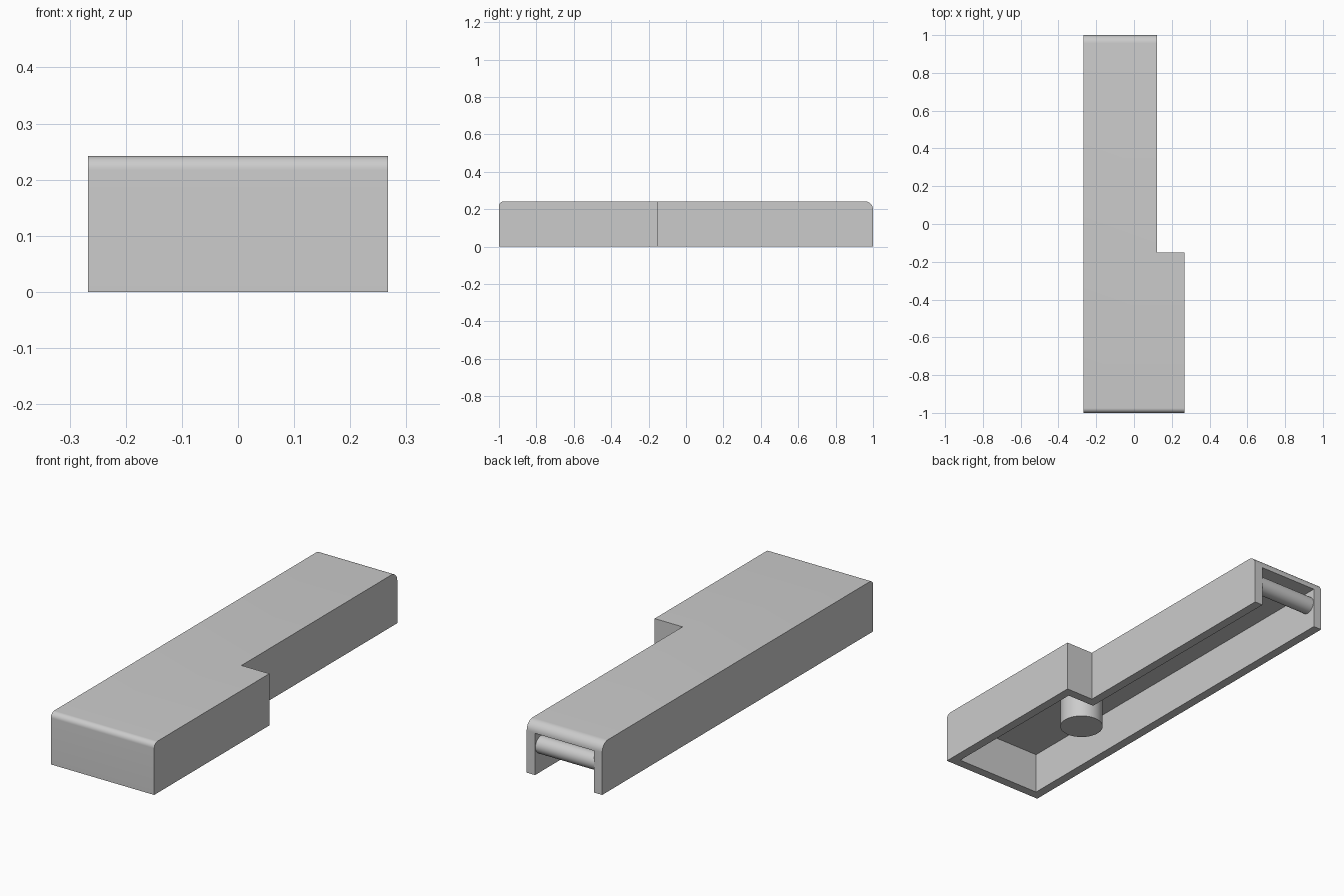
import bpy, bmesh, math
from mathutils import Matrix

if "Cube" in bpy.data.objects:
    bpy.data.objects.remove(bpy.data.objects["Cube"], do_unlink=True)

HEIGHT, WALL, ROOF = 0.242, 0.043, 0.195
LEFT, STEP_X, RIGHT, STEP_Y = -0.267, 0.123, 0.267, -0.15

grey = bpy.data.materials.new("light grey")
grey.use_nodes = True
grey.diffuse_color = (0.6, 0.6, 0.6, 1)
grey.node_tree.nodes["Principled BSDF"].inputs["Base Color"].default_value = (0.6, 0.6, 0.6, 1)


def finish(bm, name):
    """Turn a bmesh into a named, coloured object."""
    bmesh.ops.recalc_face_normals(bm, faces=bm.faces)
    mesh = bpy.data.meshes.new(name)
    bm.to_mesh(mesh)
    bm.free()
    mesh.materials.append(grey)
    obj = bpy.data.objects.new(name, mesh)
    bpy.context.collection.objects.link(obj)
    return obj


def stepped_block(inset, front, back, z0, z1):
    """Stepped plan extruded from z0 to z1, with its sides moved in."""
    l, s, r, y = LEFT + inset, STEP_X - inset, RIGHT - inset, STEP_Y - inset
    plan = [(l, front), (r, front), (r, y), (s, y), (s, back), (l, back)]
    bm = bmesh.new()
    base = bm.faces.new([bm.verts.new((px, py, z0)) for px, py in plan])
    top = bmesh.ops.extrude_face_region(bm, geom=[base])["geom"]
    bmesh.ops.translate(bm, vec=(0, 0, z1 - z0),
                        verts=[v for v in top if isinstance(v, bmesh.types.BMVert)])
    return bm


def smooth(obj):
    bpy.ops.object.select_all(action="DESELECT")
    obj.select_set(True)
    bpy.context.view_layer.objects.active = obj
    bpy.ops.object.shade_smooth_by_angle(angle=math.radians(30))


def cylinder(name, radius, length, matrix):
    bm = bmesh.new()
    bmesh.ops.create_cone(bm, cap_ends=True, segments=48, radius1=radius,
                          radius2=radius, depth=length, matrix=matrix)
    smooth(finish(bm, name))


# Outer body with rounded front and back top edges
bm = stepped_block(0, -1, 1, 0, HEIGHT)
for end, radius in ((-1, 0.025), (1, 0.043)):
    edges = [e for e in bm.edges
             if all(v.co.z > ROOF and abs(v.co.y - end) < 1e-4 for v in e.verts)]
    bmesh.ops.bevel(bm, geom=edges, offset=radius, offset_type="OFFSET",
                    segments=10, profile=0.5, affect="EDGES")
shell = finish(bm, "shell")

# Cavity, open below and at the back
cavity = finish(stepped_block(WALL, -1 + WALL, 1.1, -0.1, ROOF), "cavity_cutter")
cavity.hide_render = True
cut = shell.modifiers.new("cavity", "BOOLEAN")
cut.operation, cut.solver, cut.object = "DIFFERENCE", "EXACT", cavity
bpy.context.view_layer.objects.active = shell
bpy.ops.object.modifier_apply(modifier=cut.name)
bpy.data.objects.remove(cavity, do_unlink=True)
smooth(shell)

# Cross bar between the side walls at the open end
cylinder("cross_bar", 0.04, STEP_X - LEFT - 2 * WALL + 0.01,
         Matrix.Translation(((LEFT + STEP_X) / 2, 0.957, 0.128))
         @ Matrix.Rotation(math.pi / 2, 4, "Y"))

# Round post hanging from the roof
cylinder("post", 0.096, ROOF + 0.01,
         Matrix.Translation((0, -0.37, (ROOF + 0.01) / 2)))
